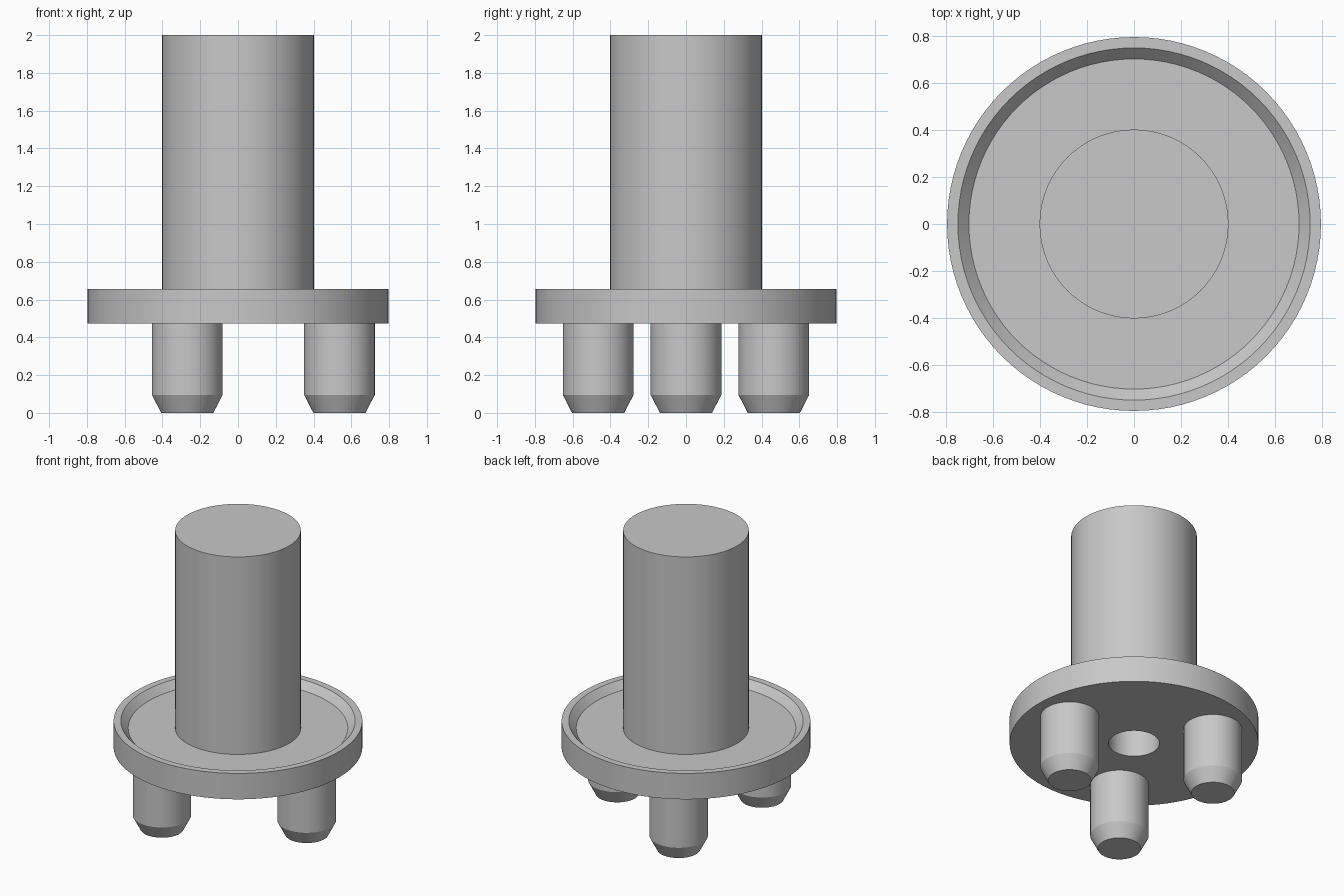
import bpy
import bmesh
import math
from mathutils import Matrix, Vector

cube = bpy.data.objects.get("Cube")
if cube:
    bpy.data.objects.remove(cube, do_unlink=True)

# One plain grey for everything
grey = bpy.data.materials.new("plain grey")
grey.use_nodes = True
color = (0.58, 0.58, 0.58, 1)
grey.diffuse_color = color
grey.node_tree.nodes["Principled BSDF"].inputs["Base Color"].default_value = color


def lathe(name, profile, steps, location=(0, 0, 0)):
    """Revolve (radius, height) points, ordered bottom to top, around z."""
    bm = bmesh.new()
    verts = [bm.verts.new((r, 0, z)) for r, z in profile]
    edges = [bm.edges.new(pair) for pair in zip(verts, verts[1:])]
    bmesh.ops.spin(bm, geom=verts + edges, cent=(0, 0, 0), axis=(0, 0, 1),
                   angle=math.tau, steps=steps, use_merge=True)
    bmesh.ops.remove_doubles(bm, verts=bm.verts, dist=0.0001)
    # Close the two open ends with flat caps
    bmesh.ops.holes_fill(bm, edges=[e for e in bm.edges if e.is_boundary], sides=0)
    bmesh.ops.recalc_face_normals(bm, faces=bm.faces)
    mesh = bpy.data.meshes.new(name)
    bm.to_mesh(mesh)
    bm.free()
    mesh.materials.append(grey)
    obj = bpy.data.objects.new(name, mesh)
    obj.location = location
    bpy.context.collection.objects.link(obj)
    bpy.ops.object.select_all(action="DESELECT")
    obj.select_set(True)
    bpy.context.view_layer.objects.active = obj
    bpy.ops.object.shade_smooth_by_angle(angle=math.radians(22))
    return obj


plate_bottom, plate_top, floor = 0.472, 0.655, 0.605

# Shaft and dished plate in one turned piece, with a blind bore from below
lathe("shaft_and_plate", [
    (0.163, 1.2), (0.163, plate_bottom),
    (0.796, plate_bottom), (0.796, plate_top),
    (0.75, plate_top), (0.703, floor),
    (0.402, floor), (0.402, 2.0),
], 96)

# Three chamfered pegs evenly spaced under the plate
for i, label in enumerate(("left", "back_right", "front_right")):
    spot = Matrix.Rotation(i * math.tau / 3, 3, "Z") @ Vector((0.537, 0, 0))
    lathe(label + "_peg", [(0.138, 0), (0.187, 0.095), (0.187, plate_bottom)],
          64, spot)
